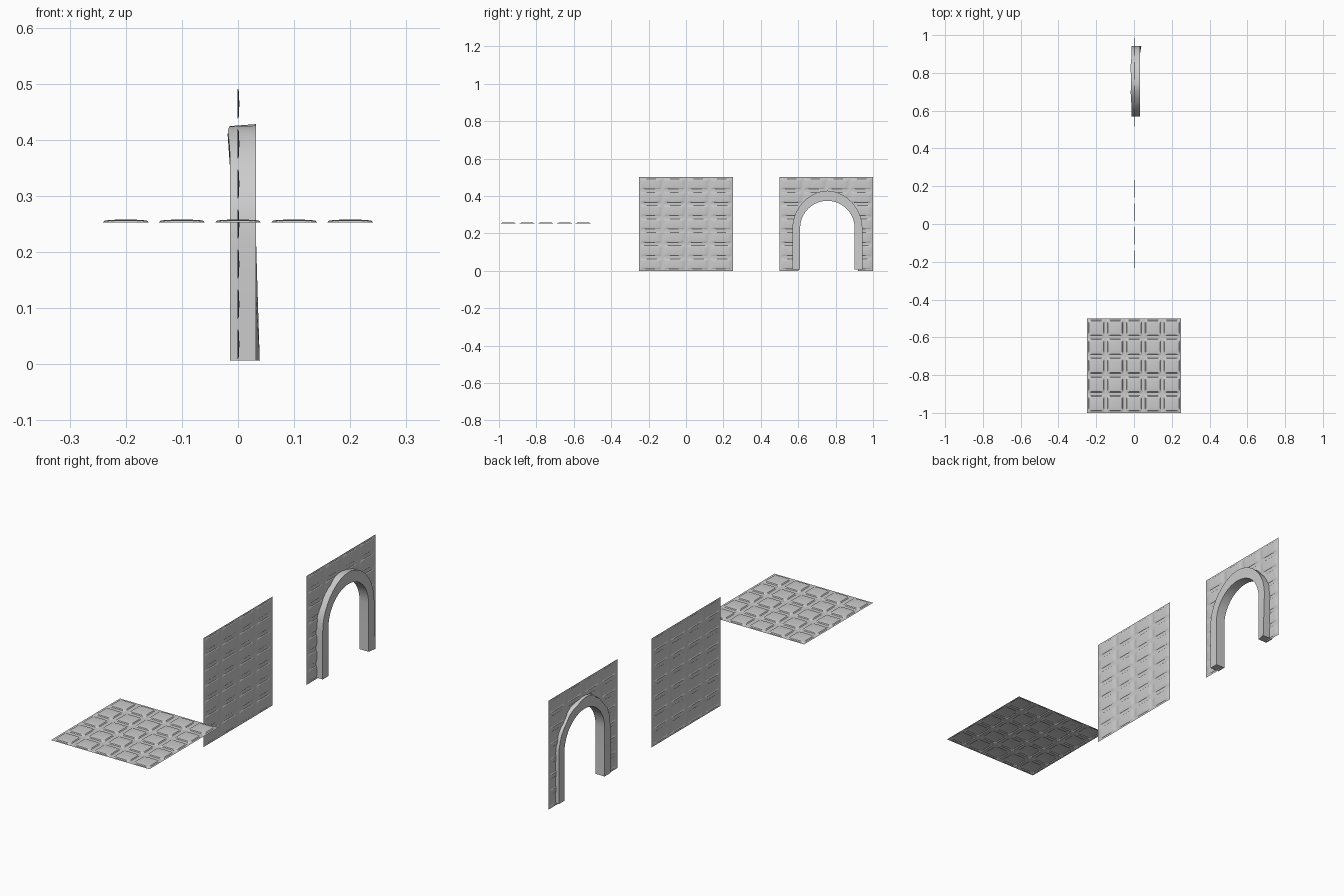
import bpy, bmesh, math, random
from mathutils import Vector

if "Cube" in bpy.data.objects:
    bpy.data.objects.remove(bpy.data.objects["Cube"])

random.seed(4)
SIZE = 0.5
GAP = 0.009            # half the mortar width
HEIGHT = 0.0055        # relief of each stone


def tile_samples(count):
    """Coordinates and relief factors along one side of a panel."""
    pitch = SIZE / count
    g = GAP / pitch
    marks = [(0, 0), (g, 0), (g + 0.035, 0.65), (g + 0.12, 0.85), (0.35, 0.96), (0.5, 1)]
    marks += [(1 - t, f) for t, f in reversed(marks[1:-1])]
    out = [((i + t) * pitch, f) for i in range(count) for t, f in marks]
    return out + [(SIZE, 0)]


def inside(y, z, cy, cz, r):
    """Inside the outline of a round-headed doorway."""
    return abs(y - cy) < r if z < cz else math.hypot(y - cy, z - cz) < r


def panel(name, cols, rows, place, opening=None):
    """Single-sheet panel of softly domed stones."""
    us, vs = tile_samples(cols), tile_samples(rows)
    bm = bmesh.new()
    grid = [[bm.verts.new(place(u, v, HEIGHT * fu * fv)) for v, fv in vs] for u, fu in us]
    for i in range(len(us) - 1):
        for j in range(len(vs) - 1):
            quad = [grid[i][j], grid[i + 1][j], grid[i + 1][j + 1], grid[i][j + 1]]
            if opening and any(inside(v.co.y, v.co.z, *opening) for v in quad):
                continue
            bm.faces.new(quad)
    bmesh.ops.delete(bm, geom=[v for v in bm.verts if not v.link_faces], context='VERTS')
    return finish(name, bm, 30)


def finish(name, bm, angle):
    me = bpy.data.meshes.new(name)
    bm.to_mesh(me)
    bm.free()
    ob = bpy.data.objects.new(name, me)
    bpy.context.collection.objects.link(ob)
    bpy.ops.object.select_all(action='DESELECT')
    ob.select_set(True)
    bpy.context.view_layer.objects.active = ob
    bpy.ops.object.shade_smooth_by_angle(angle=math.radians(angle))
    return ob


# Floor panel, 5 x 5 paving stones
panel("floor_tile", 5, 5, lambda u, v, h: (u - 0.25, v - 1.0, 0.2525 + h))

# Plain wall panel, 4 x 7 bricks
panel("wall_tile", 4, 7, lambda u, v, h: (h * 0.6 - 0.001, u - 0.25, v))

# Wall panel with a doorway; its cut edge hides inside the arch trim
CY, CZ = 0.756, 0.228
panel("doorway_wall", 4, 7, lambda u, v, h: (h * 0.6 - 0.001, u + 0.5, v),
      opening=(CY, CZ, 0.153))

# Arch trim: a rectangular section swept up, over and down
R_IN, R_OUT, FOOT = 0.146, 0.187, 0.007
path = [(-1, FOOT), (-1, 0.12)]
STEPS = 20
path += [math.pi * (1 - i / STEPS) for i in range(STEPS + 1)]
path += [(1, 0.12), (1, FOOT)]

bm = bmesh.new()
rings = []
for p in path:
    if isinstance(p, tuple):
        side, z = p
        inner, outer = (CY + side * R_IN, z), (CY + side * R_OUT, z)
        back = -0.014
        flare = 0.007 * (1 - z / 0.22) if side > 0 else 0
        back_outer = outer
    else:
        c, s = math.cos(p), math.sin(p)
        thick = R_OUT + 0.013 * max(s, 0) ** 2
        inner = (CY + R_IN * c, CZ + R_IN * s)
        outer = (CY + R_OUT * c, CZ + thick * s)
        flare = 0
        # worn back edge around the crown
        wear = random.uniform(-0.009, 0.001) if s > 0.5 else 0
        back = -0.014 - (random.uniform(0, 0.005) if s > 0.75 else 0)
        back_outer = (CY + (R_OUT + wear) * c, CZ + (thick + wear) * s)
    rings.append([bm.verts.new(co) for co in (
        (-0.014, *inner), (0.032, *inner), (0.032 + flare, *outer), (back, *back_outer))])
for a, b in zip(rings, rings[1:]):
    for k in range(4):
        n = (k + 1) % 4
        bm.faces.new((a[k], a[n], b[n], b[k]))
bm.faces.new(rings[0])
bm.faces.new(rings[-1])
bmesh.ops.recalc_face_normals(bm, faces=bm.faces)
finish("arch_trim", bm, 30)
